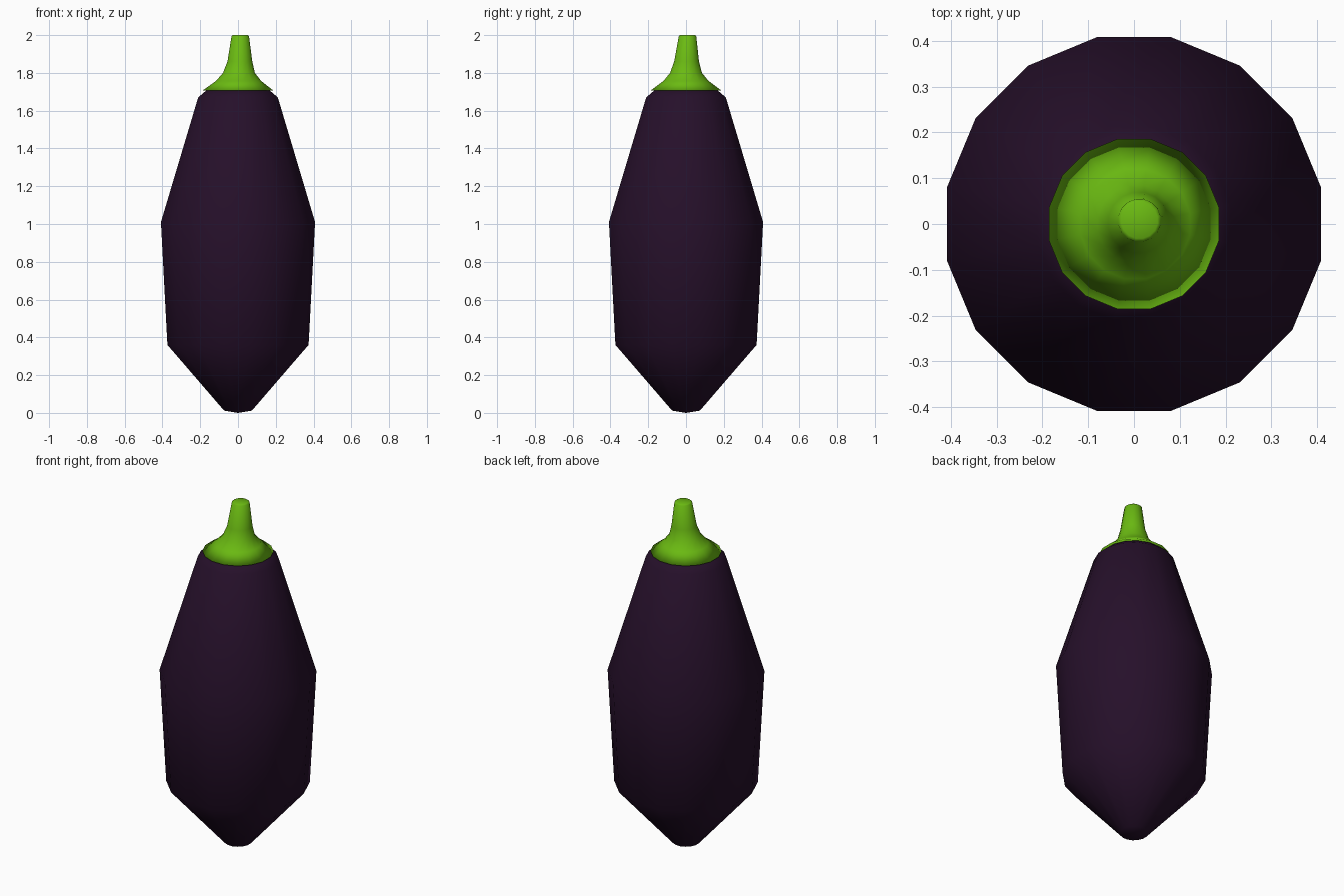
import bpy, bmesh, math

if "Cube" in bpy.data.objects:
    bpy.data.objects.remove(bpy.data.objects["Cube"])

SIDES = 16


def material(name, rgb):
    m = bpy.data.materials.new(name)
    m.diffuse_color = (*rgb, 1)
    m.use_nodes = True
    m.node_tree.nodes["Principled BSDF"].inputs["Base Color"].default_value = m.diffuse_color
    return m


def lathe(name, rings, mat, bottom=None, top=None):
    """Loft 16-sided rings given as (radius, z, centre x, centre y)."""
    bm = bmesh.new()
    loops = []
    for r, z, cx, cy in rings:
        loops.append([bm.verts.new((cx + r * math.cos(math.tau * (i + .5) / SIDES),
                                    cy + r * math.sin(math.tau * (i + .5) / SIDES), z))
                      for i in range(SIDES)])
    for a, b in zip(loops, loops[1:]):
        for i in range(SIDES):
            j = (i + 1) % SIDES
            bm.faces.new((a[i], a[j], b[j], b[i]))
    # Close the ends with a fan to a centre point
    for loop, tip in ((loops[0], bottom), (loops[-1], top)):
        if tip:
            c = bm.verts.new(tip)
            for i in range(SIDES):
                bm.faces.new((loop[i], loop[(i + 1) % SIDES], c))
    bmesh.ops.recalc_face_normals(bm, faces=bm.faces)
    for f in bm.faces:
        f.smooth = True
    me = bpy.data.meshes.new(name)
    bm.to_mesh(me)
    bm.free()
    me.materials.append(mat)
    ob = bpy.data.objects.new(name, me)
    bpy.context.collection.objects.link(ob)
    return ob


# Purple fruit
purple = material("purple_skin", (0.019, 0.005, 0.023))
body = [(0.075, 0.012), (0.381, 0.36), (0.416, 1.01), (0.215, 1.67), (0.165, 1.712)]
lathe("aubergine_body", [(r, z, 0, 0) for r, z in body], purple,
      bottom=(0, 0, 0.0), top=(0, 0, 1.72))

# Green cap flaring into a slightly off-centre stem
green = material("green_stem", (0.145, 0.49, 0.006))
stem = [(0.189, 1.708, 0, 0), (0.122, 1.757, 0.003, 0), (0.086, 1.80, 0.005, 0),
        (0.067, 1.86, 0.010, 0.003), (0.047, 1.995, 0.012, 0.008),
        (0.040, 2.0, 0.012, 0.008)]
lathe("cap_and_stem", stem, green, bottom=(0, 0, 1.708), top=(0.012, 0.008, 2.0))
